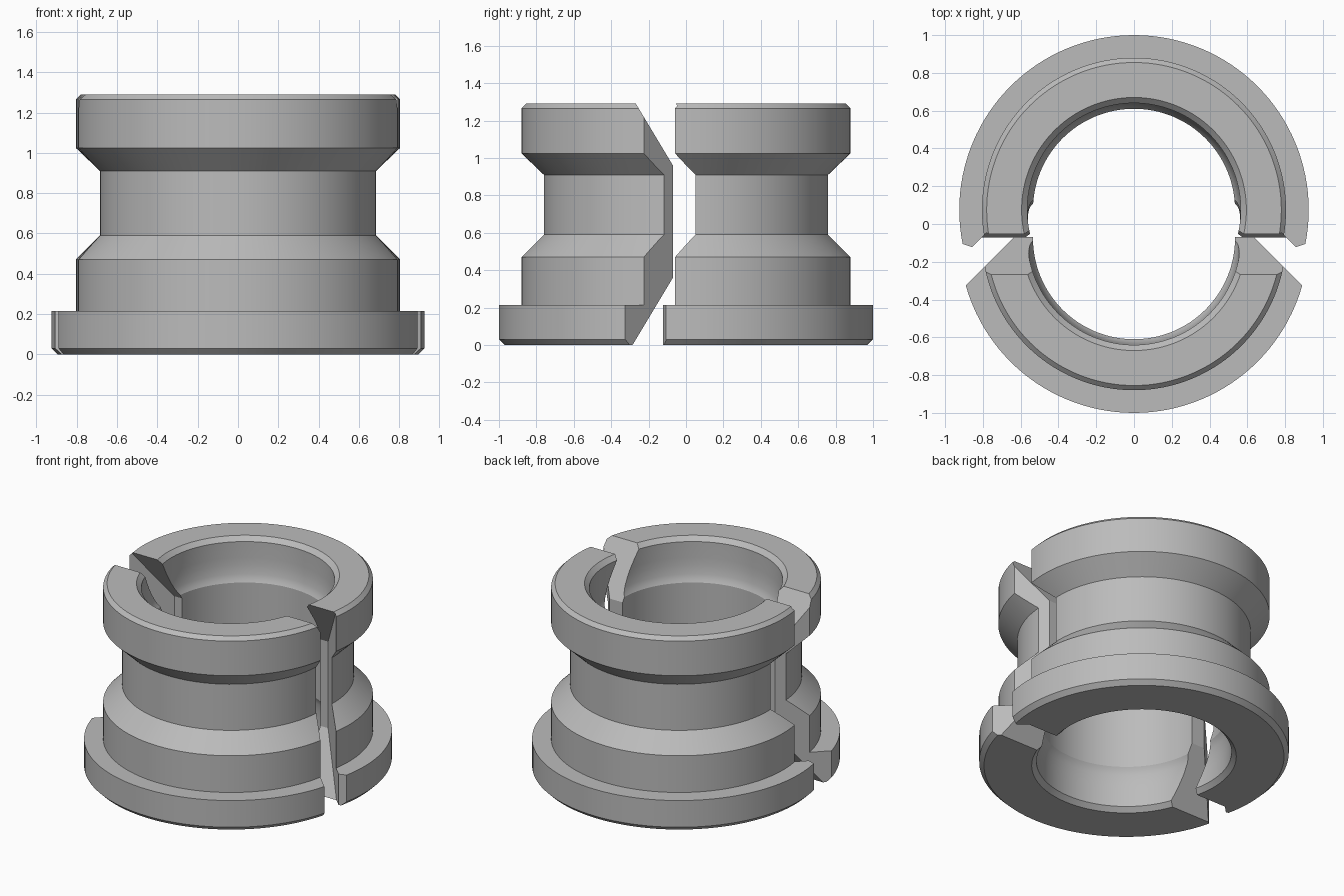
import bpy, bmesh, math
from mathutils import Vector

cube = bpy.data.objects.get("Cube")
if cube:
    bpy.data.objects.remove(cube, do_unlink=True)

grey = bpy.data.materials.new("plain grey")
grey.use_nodes = True
COLOUR = (0.5, 0.5, 0.5, 1)
grey.diffuse_color = COLOUR
grey.node_tree.nodes["Principled BSDF"].inputs["Base Color"].default_value = COLOUR

# Closed cross-section (radius, height): outer flange, groove and collar, then the bore
PROFILE = [
    (.895, 0), (.925, .03), (.925, .215), (.805, .215), (.805, .47), (.685, .59),
    (.685, .91), (.805, 1.025), (.805, 1.265), (.78, 1.29),
    (.595, 1.29), (.565, 1.26), (.565, 1.15), (.563, 1.1), (.555, 1.04), (.546, 1.01),
    (.535, .99), (.535, .3), (.546, .28), (.555, .25), (.563, .19), (.565, .14),
    (.565, .03), (.595, 0)]
SEGMENTS = 128


def add_object(name, bm):
    bmesh.ops.recalc_face_normals(bm, faces=bm.faces)
    mesh = bpy.data.meshes.new(name)
    bm.to_mesh(mesh)
    bm.free()
    obj = bpy.data.objects.new(name, mesh)
    bpy.context.collection.objects.link(obj)
    return obj


def lathe(name, centre_y):
    """Full turned ring around a vertical axis."""
    bm = bmesh.new()
    rings = []
    for i in range(SEGMENTS):
        a = 2 * math.pi * i / SEGMENTS
        rings.append([bm.verts.new((r * math.cos(a), centre_y + r * math.sin(a), z))
                      for r, z in PROFILE])
    n = len(PROFILE)
    for i in range(SEGMENTS):
        here, after = rings[i], rings[(i + 1) % SEGMENTS]
        for j in range(n):
            k = (j + 1) % n
            bm.faces.new((here[j], after[j], after[k], here[k]))
    obj = add_object(name, bm)
    obj.data.materials.append(grey)
    return obj


def convex_cutter(planes):
    """Large block trimmed to the side n.p < d of every plane (n, d)."""
    bm = bmesh.new()
    bmesh.ops.create_cube(bm, size=6)
    for n, d in planes:
        n = Vector(n)
        bmesh.ops.bisect_plane(bm, geom=bm.verts[:] + bm.edges[:] + bm.faces[:],
                               plane_co=n * (d / n.length_squared), plane_no=n,
                               clear_outer=True)
        bmesh.ops.holes_fill(bm, edges=[e for e in bm.edges if e.is_boundary], sides=0)
    obj = add_object("cutter", bm)
    obj.hide_render = True
    return obj


def cut(obj, operation, planes):
    cutter = convex_cutter(planes)
    mod = obj.modifiers.new("cut", 'BOOLEAN')
    mod.operation, mod.solver, mod.object = operation, 'EXACT', cutter
    bpy.context.view_layer.objects.active = obj
    bpy.ops.object.modifier_apply(modifier=mod.name)
    bpy.data.objects.remove(cutter, do_unlink=True)


def wedge(reach, side):
    """Tapered tongue: flat tip, angled cheeks, sloping top and bottom."""
    slope, low, high = .6, .36, .96
    return [((0, 1, 0), reach),
            ((1, 1, 0), side), ((-1, 1, 0), side),
            ((0, 1, slope), reach + slope * high),
            ((0, 1, -slope), reach - slope * low)]


# Front half with protruding tongues
front_half = lathe("front_half_bushing", -.075)
cut(front_half, 'INTERSECT', wedge(-.07, .565))

# Back half with matching grooves and trimmed flange tips
back_half = lathe("back_half_bushing", .075)
cut(back_half, 'DIFFERENCE', wedge(.145, .735))
for s in (1, -1):
    cut(back_half, 'DIFFERENCE', [((-.33 * s, 1, 0), -.405)])

# Smooth round surfaces, crisp edges
for obj in (front_half, back_half):
    bpy.ops.object.select_all(action='DESELECT')
    obj.select_set(True)
    bpy.context.view_layer.objects.active = obj
    bpy.ops.object.shade_smooth_by_angle(angle=math.radians(22))
